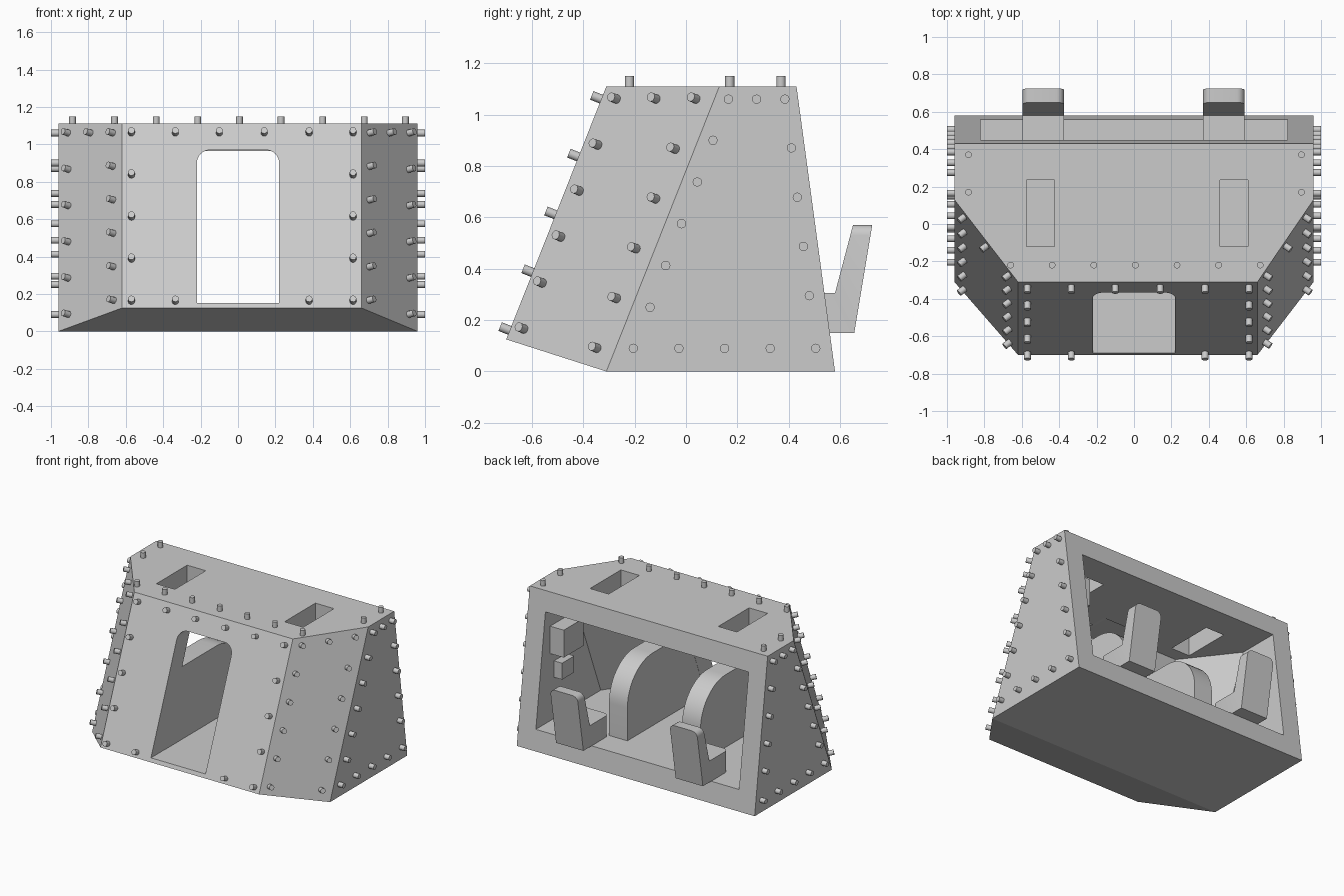
import bpy, bmesh, math
from mathutils import Vector

cube = bpy.data.objects.get("Cube")
if cube:
    bpy.data.objects.remove(cube, do_unlink=True)

GREY = (0.6, 0.6, 0.6, 1)
steel = bpy.data.materials.new("grey_steel")
steel.use_nodes = True
steel.diffuse_color = GREY
steel.node_tree.nodes["Principled BSDF"].inputs["Base Color"].default_value = GREY

SLOPE = 0.396                      # lean of the front plate, y per z
HALF, TOP = 0.96, 1.11             # half width and roof height
CORNER = {1: 0.66, -1: 0.62}       # front plate edge on each side
FLOOR, CEILING = 0.15, 0.965


def front_y(z):
    return -0.70 + (z - 0.125) * SLOPE


def finish(name, bm, smooth=False):
    bmesh.ops.recalc_face_normals(bm, faces=bm.faces)
    mesh = bpy.data.meshes.new(name)
    bm.to_mesh(mesh)
    bm.free()
    mesh.materials.append(steel)
    obj = bpy.data.objects.new(name, mesh)
    bpy.context.collection.objects.link(obj)
    if smooth:
        bpy.ops.object.select_all(action="DESELECT")
        obj.select_set(True)
        bpy.context.view_layer.objects.active = obj
        bpy.ops.object.shade_smooth_by_angle(angle=math.radians(35))
    return obj


def hull_solid(name, points):
    bm = bmesh.new()
    for p in points:
        bm.verts.new(p)
    bmesh.ops.convex_hull(bm, input=bm.verts)
    bmesh.ops.dissolve_limit(bm, angle_limit=math.radians(1.5),
                             verts=bm.verts, edges=bm.edges)
    return finish(name, bm)


def box(name, x, y, z):
    return hull_solid(name, [(a, b, c) for a in x for b in y for c in z])


def prism(profile, axis, start, end):
    """Extrude a closed 2D profile along x or y."""
    bm = bmesh.new()
    place = (lambda u, v: (start, u, v)) if axis == "x" else (lambda u, v: (u, start, v))
    face = bm.faces.new([bm.verts.new(place(u, v)) for u, v in profile])
    new = bmesh.ops.extrude_face_region(bm, geom=[face])["geom"]
    step = Vector((end - start, 0, 0) if axis == "x" else (0, end - start, 0))
    bmesh.ops.translate(bm, vec=step, verts=[v for v in new if isinstance(v, bmesh.types.BMVert)])
    return bm


def arc(cx, cz, r, a0, a1, n):
    angles = [math.radians(a0 + (a1 - a0) * i / n) for i in range(n + 1)]
    return [(cx + r * math.cos(a), cz + r * math.sin(a)) for a in angles]


def cut(target, cutter):
    cutter.hide_render = True
    mod = target.modifiers.new("cut", "BOOLEAN")
    mod.operation = "DIFFERENCE"
    mod.solver = "EXACT"
    mod.object = cutter
    bpy.context.view_layer.objects.active = target
    bpy.ops.object.modifier_apply(modifier=mod.name)
    bpy.data.objects.remove(cutter, do_unlink=True)


# Armoured shell: outer solid, hollow inside, open at the back
outer, inner = [], []
for s, c in CORNER.items():
    outer += [(s * HALF, 0.58, 0), (s * HALF, -0.31, 0), (s * c, -0.70, 0.125),
              (s * c, front_y(TOP), TOP), (s * HALF, 0.13, TOP), (s * HALF, 0.43, TOP)]
    for z in (FLOOR, CEILING):
        y, ci = front_y(z) + 0.15, c - 0.08
        bend = y + (0.82 - ci) * 0.44 / (HALF - c)
        inner += [(s * ci, y, z), (s * 0.82, bend, z), (s * 0.82, 1, z)]
shell = hull_solid("armoured_shell", outer)
cut(shell, hull_solid("interior_cutter", inner))

# Front doorway with rounded top corners
door = [(-0.22, FLOOR + 0.002), (0.22, FLOOR + 0.002)]
door += arc(0.15, 0.9, 0.07, 0, 90, 6) + arc(-0.15, 0.9, 0.07, 90, 180, 6)
cut(shell, finish("doorway_cutter", prism(door, "y", -1, -0.1)))

# Roof hatches
for x in (-0.5, 0.535):
    cut(shell, box("hatch_cutter", (x - 0.075, x + 0.075), (-0.12, 0.235), (0.9, 1.3)))

# Rounded guards on both sides of the doorway
guard = [(-0.55, FLOOR), (0.36, FLOOR)] + arc(0.07, 0.39, 0.29, 0, 90, 12) + [(-0.34, 0.68)]
for side, x in (("left", 0.221), ("right", -0.369)):
    finish(side + "_guard", prism(guard, "x", x, x + 0.148), smooth=True)

# Seats with reclined backs
seat = [(0.36, FLOOR), (0.655, FLOOR), (0.725, 0.57), (0.65, 0.57), (0.58, 0.305), (0.36, 0.305)]
for side, x in (("left", 0.48), ("right", -0.485)):
    bm = prism(seat, "x", x - 0.11, x + 0.11)
    corners = [e for e in bm.edges
               if abs(e.verts[0].co.x - e.verts[1].co.x) < 0.01
               and (all(v.co.z > 0.56 for v in e.verts) or all(v.co.y < 0.37 for v in e.verts))]
    bmesh.ops.bevel(bm, geom=corners, offset=0.04, segments=5, profile=0.5, affect="EDGES")
    finish(side + "_seat", bm, smooth=True)

# Equipment boxes on the left inner wall
box("large_wall_box", (0.71, 0.83), (0.165, 0.395), (0.64, 0.84))
box("small_wall_box", (0.755, 0.83), (0.21, 0.35), (0.45, 0.57))


# Rivets
def line(p, q, n):
    p, q = Vector(p), Vector(q)
    return [p.lerp(q, i / (n - 1)) for i in range(n)]


def rivets(name, places, normal):
    normal = Vector(normal).normalized()
    turn = normal.to_track_quat("Z", "Y").to_matrix().to_4x4()
    bm = bmesh.new()
    for p in places:
        new = bmesh.ops.create_cone(bm, cap_ends=True, segments=12,
                                    radius1=0.018, radius2=0.018, depth=0.06)["verts"]
        bmesh.ops.transform(bm, matrix=turn, verts=new)
        bmesh.ops.translate(bm, vec=Vector(p) + normal * 0.01, verts=new)
    finish(name, bm, smooth=True)


roof = line((-0.66, -0.22, TOP), (0.675, -0.22, TOP), 7)
roof += [(x, y, TOP) for x in (-0.885, 0.895) for y in (0.17, 0.37)]
rivets("roof_rivets", roof, (0, 0, 1))

spots = [(x, z) for x in (-0.57, 0.615) for z in (0.16, 0.385, 0.61, 0.835, 1.06)]
spots += [(x, 1.06) for x in (-0.335, -0.1, 0.14, 0.38)] + [(-0.335, 0.16), (0.38, 0.16)]
rivets("front_rivets", [(x, front_y(z), z) for x, z in spots], (0, -1, SLOPE))

side_spots = (line((-0.205, 0.09), (0.505, 0.09), 5) + line((0.48, 0.295), (0.41, 0.87), 4)
              + line((0.165, 1.06), (0.385, 1.06), 3) + line((-0.14, 0.25), (0.105, 0.9), 5))
cheek_spots = (line((-0.63, 0.165), (-0.27, 1.06), 6) + line((-0.345, 0.09), (-0.04, 0.865), 5)
               + line((-0.115, 1.06), (0.04, 1.06), 2))
for s, c in CORNER.items():
    side = "left" if s > 0 else "right"
    rivets(side + "_side_rivets", [(s * HALF, y, z) for y, z in side_spots], (s, 0, 0))
    run = (HALF - c) / 0.44
    rivets(side + "_cheek_rivets",
           [(s * (c + (y - front_y(z)) * run), y, z) for y, z in cheek_spots],
           (s, -run, run * SLOPE))
